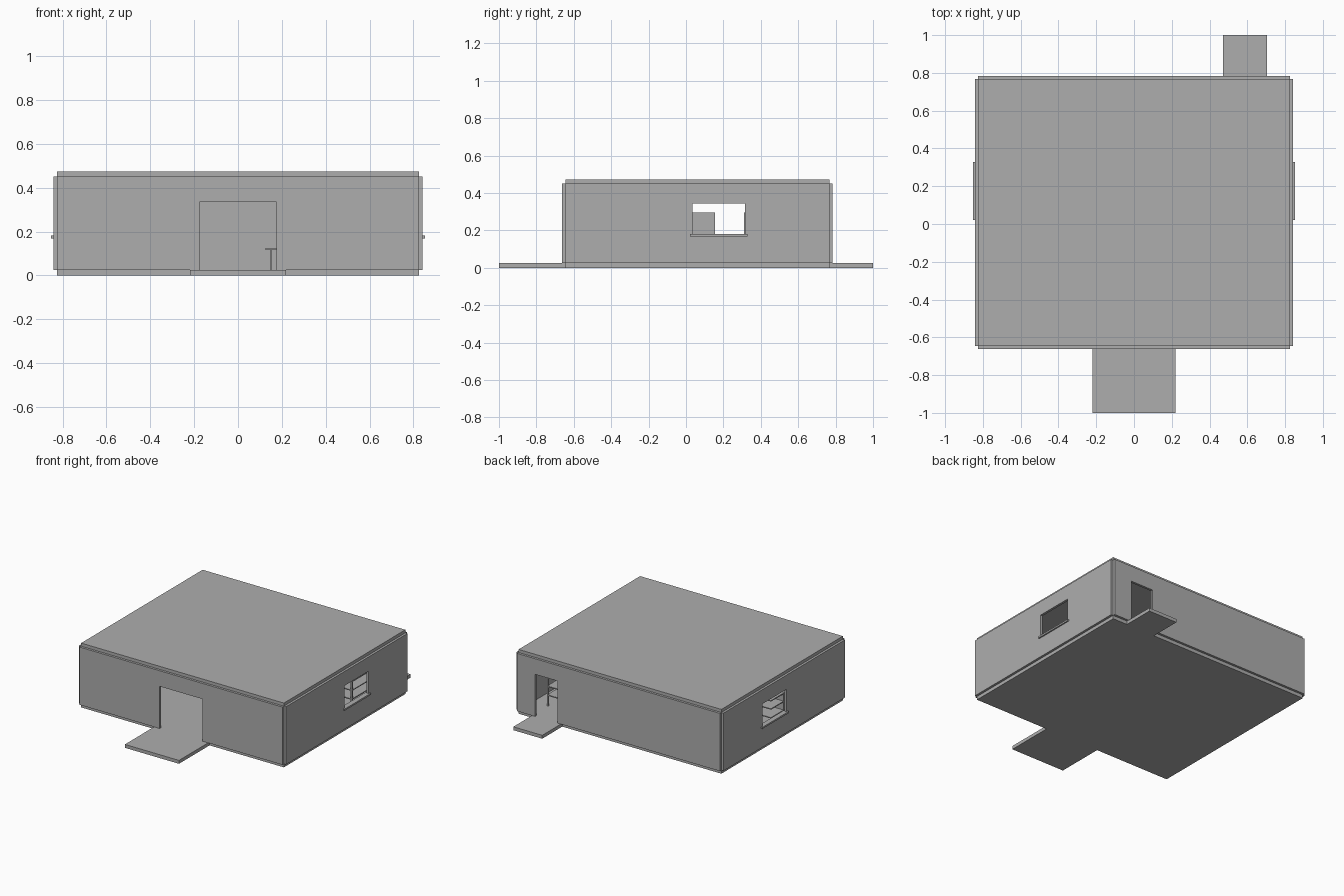
import bpy, bmesh

if "Cube" in bpy.data.objects:
    bpy.data.objects.remove(bpy.data.objects["Cube"])

grey = bpy.data.materials.new("plain_grey")
grey.diffuse_color = (0.42, 0.42, 0.42, 1)
grey.use_nodes = True
grey.node_tree.nodes["Principled BSDF"].inputs["Base Color"].default_value = grey.diffuse_color


def finish(name, bm):
    bmesh.ops.recalc_face_normals(bm, faces=bm.faces)
    me = bpy.data.meshes.new(name)
    bm.to_mesh(me)
    bm.free()
    me.materials.append(grey)
    ob = bpy.data.objects.new(name, me)
    bpy.context.collection.objects.link(ob)
    return ob


def add_box(bm, x, y, z):
    """Add a box given as (low, high) ranges."""
    verts = bmesh.ops.create_cube(bm, size=1)["verts"]
    for v in verts:
        v.co = [r[0] if c < 0 else r[1] for c, r in zip(v.co, (x, y, z))]


def boxes(name, *ranges):
    bm = bmesh.new()
    for r in ranges:
        add_box(bm, *r)
    return finish(name, bm)


def cut(ob, x, y, z):
    cutter = boxes(ob.name + "_cutter", (x, y, z))
    cutter.hide_render = True
    cutter.hide_viewport = True
    mod = ob.modifiers.new("opening", "BOOLEAN")
    mod.operation = "DIFFERENCE"
    mod.solver = "EXACT"
    mod.object = cutter


# Overall sizes
W, F, B = 0.825, -0.645, 0.767      # half width, front edge, back edge
T, FLOOR, TOP = 0.017, 0.025, 0.45  # wall thickness, floor top, wall top

# Floor slab with front and back porches in one outline
outline = [(-W, F), (-0.22, F), (-0.22, -1), (0.22, -1), (0.22, F), (W, F),
           (W, B), (0.705, B), (0.705, 1), (0.47, 1), (0.47, B), (-W, B)]
bm = bmesh.new()
face = bm.faces.new([bm.verts.new((x, y, 0)) for x, y in outline])
ext = bmesh.ops.extrude_face_region(bm, geom=[face])
bmesh.ops.translate(bm, vec=(0, 0, FLOOR),
                    verts=[g for g in ext["geom"] if isinstance(g, bmesh.types.BMVert)])
finish("floor_and_porches", bm)

# Roof slab
boxes("roof", ((-W, W), (F, B), (TOP, 0.473)))

# Front and back walls with doorways
front = boxes("front_wall", ((-W, W), (F - T, F), (FLOOR, TOP)))
cut(front, (-0.175, 0.175), (F - 0.1, F + 0.1), (-0.1, 0.335))
back = boxes("back_wall", ((-W, W), (B, B + T), (FLOOR, TOP)))
cut(back, (0.495, 0.68), (B - 0.1, B + 0.1), (-0.1, 0.335))

# Side walls with windows and sills
for name, s in (("left", -1), ("right", 1)):
    def span(a, b):
        return tuple(sorted((s * a, s * b)))
    wall = boxes(name + "_wall", (span(W, W + T), (F, B), (FLOOR, TOP)))
    cut(wall, span(W - 0.1, W + 0.1), (0.035, 0.315), (0.175, 0.345))
    boxes(name + "_window_sill", (span(W - 0.01, 0.852), (0.022, 0.328), (0.169, 0.181)))


def shelf_unit(name, x, y, panels):
    """Open boards at even heights held by thin panels."""
    levels = [0.10, 0.165, 0.23, 0.29]
    parts = [(x, y, (z, z + 0.007)) for z in levels]
    parts += [(px, py, (FLOOR, 0.297)) for px, py in panels]
    boxes(name, *parts)


# Shelf near the left window, closed at both ends
shelf_unit("left_shelf", (-0.80, -0.35), (0.0, 0.155),
           [((-0.36, -0.35), (0.0, 0.155)), ((-0.80, -0.35), (0.0, 0.008))])

# Shelf near the right window, with corner posts
shelf_unit("right_shelf", (0.58, 0.71), (0.31, 0.60),
           [((a, a + 0.01), (b, b + 0.01)) for a in (0.58, 0.70) for b in (0.31, 0.59)])

# Counter beside the front door
boxes("counter", ((0.125, 0.33), (-0.40, 0.0), (0.117, 0.125)),
      ((0.145, 0.155), (-0.38, -0.02), (FLOOR, 0.117)),
      ((0.30, 0.31), (-0.38, -0.02), (FLOOR, 0.117)))
